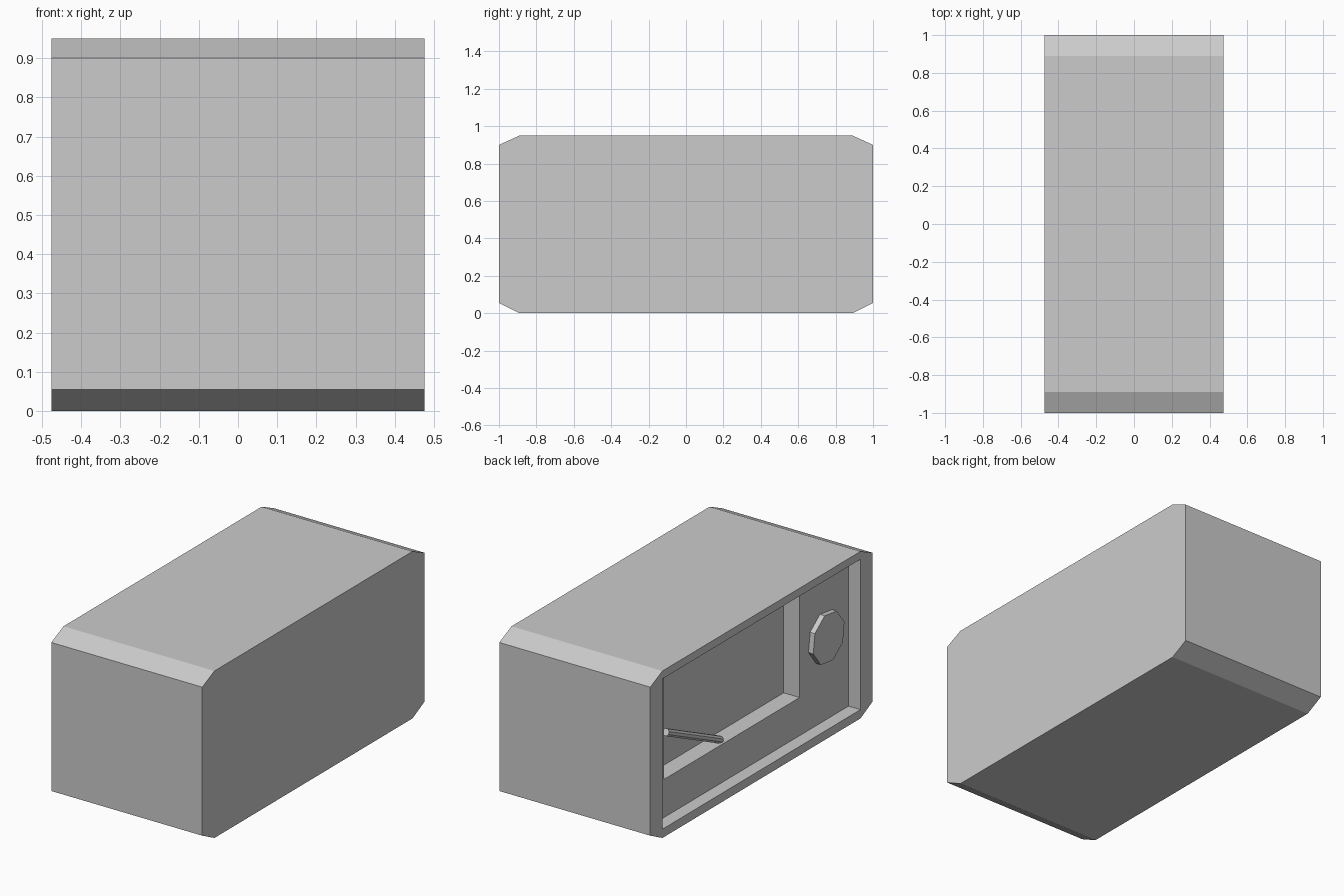
import bpy
import bmesh
import math
from mathutils import Matrix, Vector

cube = bpy.data.objects.get("Cube")
if cube:
    bpy.data.objects.remove(cube, do_unlink=True)

grey = bpy.data.materials.new("light_grey")
grey.use_nodes = True
grey.diffuse_color = (0.6, 0.6, 0.6, 1)
grey.node_tree.nodes["Principled BSDF"].inputs["Base Color"].default_value = (0.6, 0.6, 0.6, 1)

HALF_WIDTH = 0.475
HEIGHT = 0.95
PANEL_X = -0.40
WINDOW_X = -0.30


def finish(name, bm):
    bmesh.ops.recalc_face_normals(bm, faces=bm.faces)
    mesh = bpy.data.meshes.new(name)
    bm.to_mesh(mesh)
    bm.free()
    mesh.materials.append(grey)
    obj = bpy.data.objects.new(name, mesh)
    bpy.context.scene.collection.objects.link(obj)
    return obj


def extrude_x(name, outline, x0, x1):
    """Extrude a (y, z) outline along x."""
    bm = bmesh.new()
    face = bm.faces.new([bm.verts.new((x0, y, z)) for y, z in outline])
    new = bmesh.ops.extrude_face_region(bm, geom=[face])["geom"]
    moved = [v for v in new if isinstance(v, bmesh.types.BMVert)]
    bmesh.ops.translate(bm, verts=moved, vec=(x1 - x0, 0, 0))
    return finish(name, bm)


def cut_box(target, y0, y1, z0, z1, x0, x1):
    cutter = extrude_x("cutter", [(y0, z0), (y1, z0), (y1, z1), (y0, z1)], x0, x1)
    cutter.hide_render = True
    mod = target.modifiers.new("recess", 'BOOLEAN')
    mod.operation = 'DIFFERENCE'
    mod.solver = 'EXACT'
    mod.object = cutter
    bpy.context.view_layer.objects.active = target
    bpy.ops.object.modifier_apply(modifier=mod.name)
    bpy.data.objects.remove(cutter, do_unlink=True)


def rod(name, start, end, radius, sides, turn=0.0):
    """Faceted cylinder between two points."""
    a, b = Vector(start), Vector(end)
    axis = b - a
    bm = bmesh.new()
    bmesh.ops.create_cone(bm, cap_ends=True, segments=sides, radius1=radius,
                          radius2=radius, depth=axis.length)
    place = (Matrix.Translation((a + b) / 2)
             @ axis.to_track_quat('Z', 'Y').to_matrix().to_4x4()
             @ Matrix.Rotation(turn, 4, 'Z'))
    bmesh.ops.transform(bm, matrix=place, verts=bm.verts)
    return finish(name, bm)


# Casing with bevelled long edges
casing = extrude_x("casing", [(-0.89, 0), (0.89, 0), (1, 0.055), (1, 0.90),
                              (0.89, HEIGHT), (-0.89, HEIGHT), (-1, 0.90), (-1, 0.055)],
                   -HALF_WIDTH, HALF_WIDTH)

# Sunken face panel, then the deeper gauge window
cut_box(casing, -0.89, 0.89, 0.05, 0.905, -0.6, PANEL_X)
cut_box(casing, -0.45, 0.767, 0.267, 0.87, -0.45, WINDOW_X)

# Octagonal dial on the panel
rod("dial", (PANEL_X + 0.01, -0.67, 0.53), (PANEL_X - 0.03, -0.67, 0.53),
    0.145, 8, math.radians(15))

# Gauge needle leaning across the window
rod("needle", (-0.37, 0.71, 0.505), (-0.37, 0.22, 0.275), 0.021, 8, math.radians(22.5))
